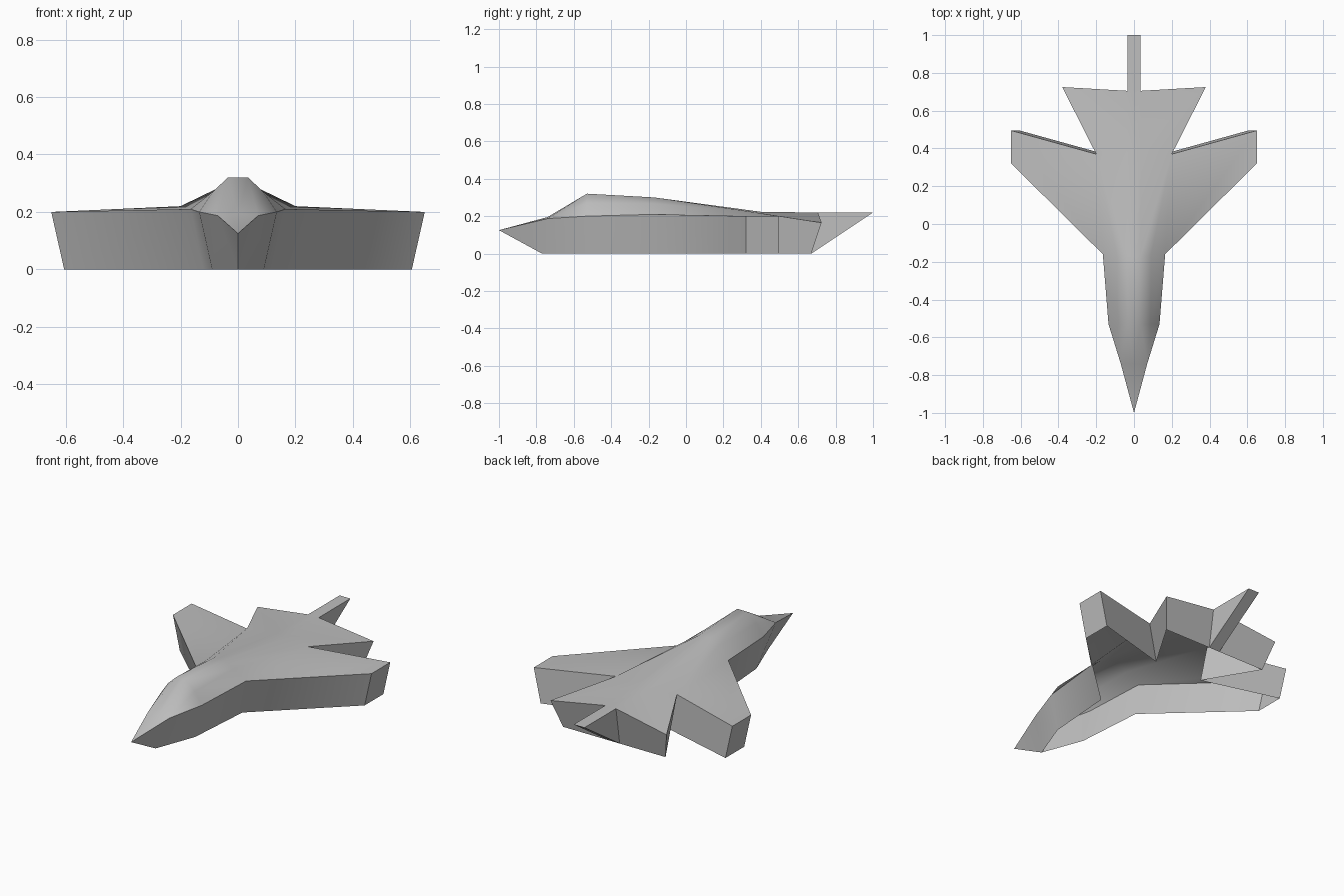
import bpy, bmesh

if "Cube" in bpy.data.objects:
    bpy.data.objects.remove(bpy.data.objects["Cube"])

# Upper skin points, right half only (mirrored later)
P = {
    'tip': (0, -1, .125),
    'n0': (0, -.74, .195), 'n1': (.07, -.74, .187),
    'c0': (0, -.53, .32), 'c1': (.035, -.53, .32), 'c2': (.088, -.53, .27), 'c3': (.135, -.53, .2),
    'd0': (0, -.17, .3), 'd1': (.035, -.17, .3), 'd2': (.09, -.17, .267), 'd3': (.165, -.16, .21),
    'w1': (.65, .32, .2), 'w2': (.65, .495, .2),
    'notch': (.2, .37, .22),
    'e0': (0, .41, .222), 'e1': (.035, .41, .222),
    'tail': (.38, .725, .165), 'r0': (0, .705, .22), 'r1': (.035, .705, .22),
    'z0': (0, 1, .22), 'z1': (.035, 1, .22),
    # lower rim, tucked inwards
    'n_b': (0, -.77, 0), 'c_b': (.09, -.53, 0), 'd_b': (.12, -.13, 0),
    'w1_b': (.605, .32, 0), 'w2_b': (.605, .495, 0), 'notch_b': (.155, .37, 0),
    'tail_b': (.335, .67, 0), 'r_b': (.035, .67, 0), 'z_b': (0, .67, 0),
}

NOSE = ['tip n1 n0']
CANOPY = ['n0 n1 c1 c0', 'n1 c2 c1', 'n1 c3 c2']
BODY = ['c0 c1 d1 d0', 'c1 c2 d2 d1', 'c2 c3 d3 d2',
        'd0 d1 e1 e0', 'd1 d2 notch e1', 'd2 d3 notch']
WING = ['d3 w1 w2 notch']
TAIL = ['e1 notch tail r1', 'e0 e1 r1 r0', 'r0 r1 z1 z0']
# Side walls down to the open underside
SKIRT = ['tip n_b n1', 'n1 n_b c_b c3', 'c3 c_b d_b d3', 'd3 d_b w1_b w1',
         'w1 w1_b w2_b w2', 'w2 w2_b notch_b notch', 'notch notch_b tail_b tail',
         'tail tail_b r_b r1', 'r1 r_b z1', 'z1 r_b z_b z0']

grey = bpy.data.materials.new('light_grey')
grey.diffuse_color = (.52, .52, .52, 1)
grey.use_nodes = True
grey.node_tree.nodes["Principled BSDF"].inputs["Base Color"].default_value = grey.diffuse_color

bm = bmesh.new()
verts = {k: bm.verts.new(p) for k, p in P.items()}
for face in NOSE + CANOPY + BODY + WING + TAIL + SKIRT:
    bm.faces.new([verts[k] for k in face.split()])

# Mirror to the left side and weld the centre line
geom = bm.verts[:] + bm.edges[:] + bm.faces[:]
bmesh.ops.mirror(bm, geom=geom, axis='X', merge_dist=.0005)
bmesh.ops.remove_doubles(bm, verts=bm.verts[:], dist=.0005)
bmesh.ops.recalc_face_normals(bm, faces=bm.faces[:])
bm.normal_update()
if sum(f.normal.z * f.calc_area() for f in bm.faces) < 0:
    bmesh.ops.reverse_faces(bm, faces=bm.faces[:])

mesh = bpy.data.meshes.new('jet_shell')
bm.to_mesh(mesh)
bm.free()
mesh.materials.append(grey)
jet = bpy.data.objects.new('jet_shell', mesh)
bpy.context.collection.objects.link(jet)

# Soft canopy, crisp wing edges
bpy.context.view_layer.objects.active = jet
jet.select_set(True)
bpy.ops.object.shade_smooth_by_angle(angle=.75)
